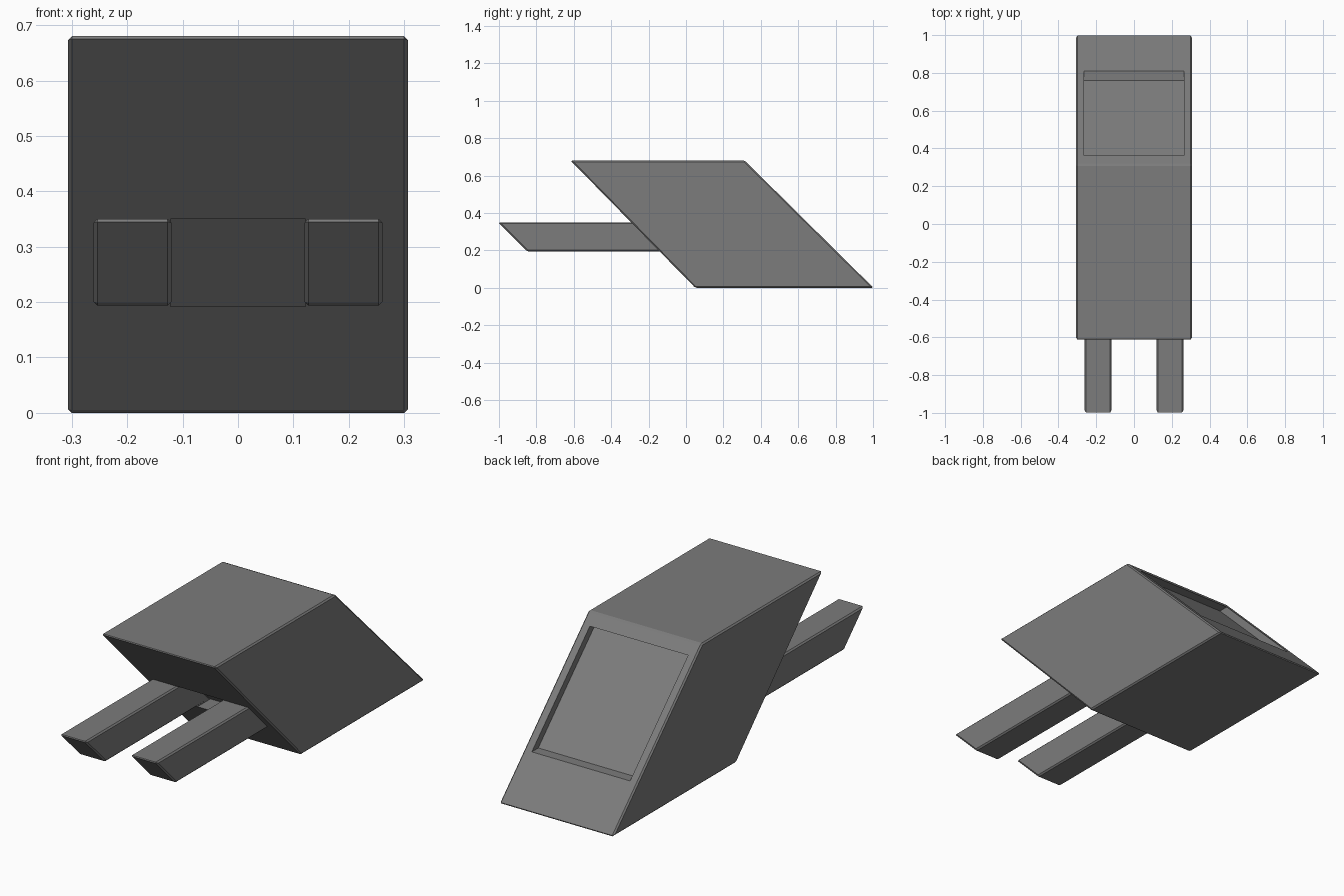
import bpy, bmesh

if "Cube" in bpy.data.objects:
    bpy.data.objects.remove(bpy.data.objects["Cube"])

grey = bpy.data.materials.new("dark_grey_plastic")
grey.diffuse_color = (0.2, 0.2, 0.2, 1)
grey.use_nodes = True
grey.node_tree.nodes["Principled BSDF"].inputs["Base Color"].default_value = grey.diffuse_color


def prism(name, profile, x0, x1, bevel=0.0):
    """Extrude a (y, z) profile from x0 to x1, with lightly chamfered edges."""
    bm = bmesh.new()
    base = bm.faces.new([bm.verts.new((x0, y, z)) for y, z in profile])
    ext = bmesh.ops.extrude_face_region(bm, geom=[base])
    for v in ext["geom"]:
        if isinstance(v, bmesh.types.BMVert):
            v.co.x = x1
    bmesh.ops.recalc_face_normals(bm, faces=bm.faces)
    if bevel:
        bmesh.ops.bevel(bm, geom=bm.edges[:], offset=bevel, segments=1,
                        affect='EDGES', profile=0.5)
    mesh = bpy.data.meshes.new(name)
    bm.to_mesh(mesh)
    bm.free()
    mesh.materials.append(grey)
    ob = bpy.data.objects.new(name, mesh)
    bpy.context.collection.objects.link(ob)
    return ob


def front_y(z):
    return -0.617 + (0.68 - z) * 0.98


def back_y(z):
    return 0.314 + (0.68 - z) * 1.012


def slanted(edge, z0, z1, d0, d1):
    """Parallelogram following a slanted face, from depth d0 to d1 along y."""
    return [(edge(z0) + d0, z0), (edge(z0) + d1, z0),
            (edge(z1) + d1, z1), (edge(z1) + d0, z1)]


# slanted body
body = prism("body", [(front_y(0), 0), (back_y(0), 0),
                      (back_y(0.68), 0.68), (front_y(0.68), 0.68)],
             -0.307, 0.307, 0.007)

# recesses: rear panel and the slot between the prongs
cutters = [
    prism("rear_recess_cutter", slanted(back_y, 0.19, 0.632, -0.05, 0.2), -0.265, 0.265),
    prism("front_slot_cutter", slanted(front_y, 0.192, 0.35, -0.2, 0.1), -0.122, 0.122),
]
bpy.context.view_layer.objects.active = body
for cutter in cutters:
    cutter.hide_render = True
    mod = body.modifiers.new("recess", 'BOOLEAN')
    mod.operation = 'DIFFERENCE'
    mod.solver = 'EXACT'
    mod.object = cutter
    bpy.ops.object.modifier_apply(modifier=mod.name)
for cutter in cutters:
    bpy.data.objects.remove(cutter, do_unlink=True)

# two prongs with slanted tips
for side, name in ((-1, "left_prong"), (1, "right_prong")):
    xs = sorted((side * 0.12, side * 0.261))
    prism(name, [(-0.848, 0.194), (front_y(0.194) + 0.1, 0.194),
                 (front_y(0.35) + 0.1, 0.35), (-1.004, 0.35)],
          xs[0], xs[1], 0.007)
